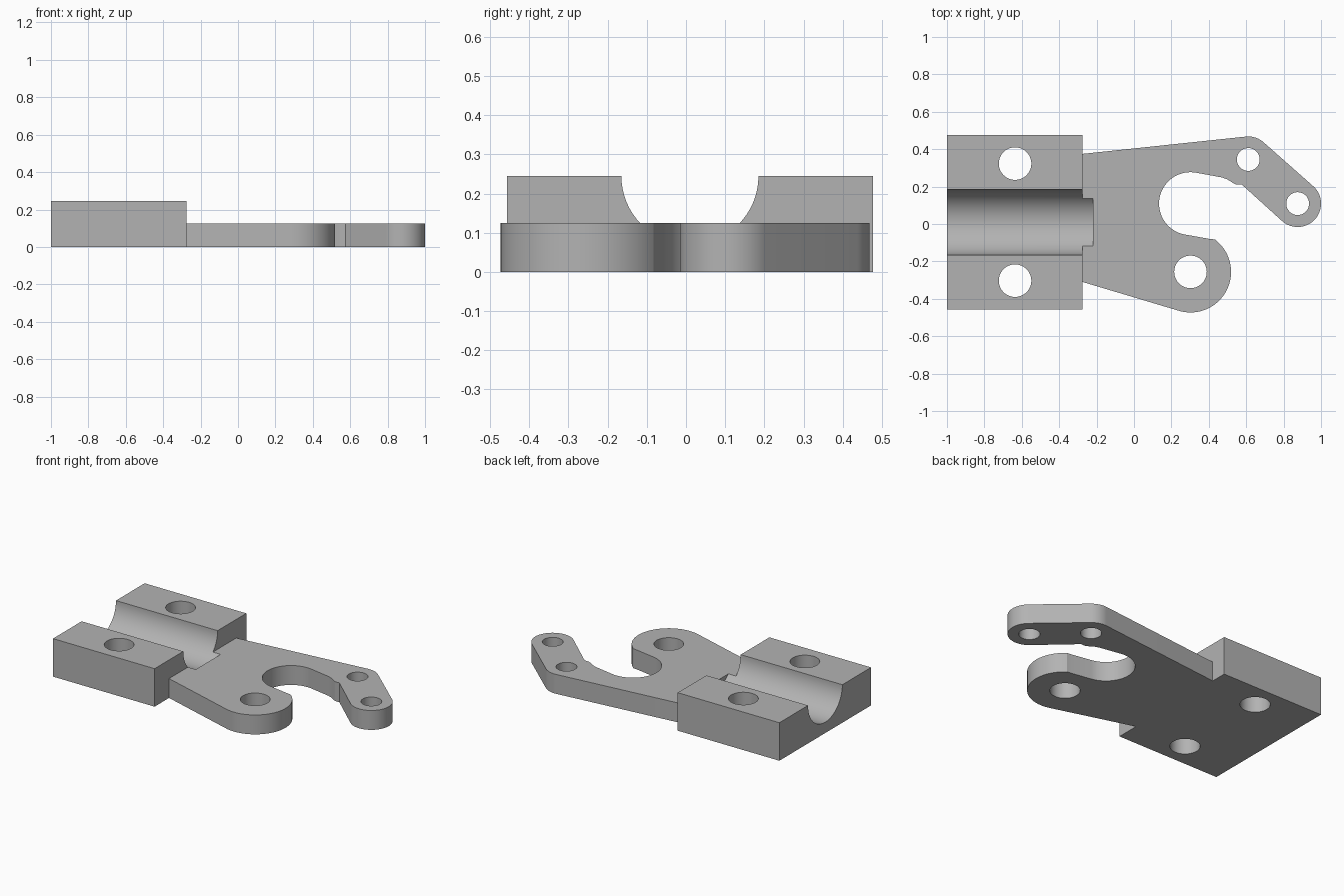
import bpy, bmesh
from math import cos, sin, radians, pi
from mathutils import Matrix

if "Cube" in bpy.data.objects:
    bpy.data.objects.remove(bpy.data.objects["Cube"])

grey = bpy.data.materials.new("machined grey")
grey.use_nodes = True
colour = (0.45, 0.45, 0.45, 1)
grey.diffuse_color = colour
grey.node_tree.nodes["Principled BSDF"].inputs["Base Color"].default_value = colour


def finish(name, bm):
    bmesh.ops.recalc_face_normals(bm, faces=bm.faces)
    mesh = bpy.data.meshes.new(name)
    bm.to_mesh(mesh)
    bm.free()
    mesh.materials.append(grey)
    ob = bpy.data.objects.new(name, mesh)
    bpy.context.collection.objects.link(ob)
    return ob


def prism(name, outline, height):
    """Extrude a flat outline up from the ground."""
    bm = bmesh.new()
    face = bm.faces.new([bm.verts.new((x, y, 0)) for x, y in outline])
    up = bmesh.ops.extrude_face_region(bm, geom=[face])["geom"]
    verts = [v for v in up if isinstance(v, bmesh.types.BMVert)]
    bmesh.ops.translate(bm, verts=verts, vec=(0, 0, height))
    return finish(name, bm)


def cylinder(name, radius, length, matrix):
    bm = bmesh.new()
    bmesh.ops.create_cone(bm, cap_ends=True, segments=64, radius1=radius,
                          radius2=radius, depth=length, matrix=matrix)
    return finish(name, bm)


def arc(centre, radius, start, end, steps=24):
    angles = [radians(start + (end - start) * i / steps) for i in range(steps + 1)]
    return [(centre[0] + radius * cos(a), centre[1] + radius * sin(a)) for a in angles]


def combine(target, other, operation):
    mod = target.modifiers.new(operation.lower(), 'BOOLEAN')
    mod.operation = operation
    mod.solver = 'EXACT'
    mod.object = other
    bpy.context.view_layer.objects.active = target
    bpy.ops.object.modifier_apply(modifier=mod.name)
    bpy.data.objects.remove(other)


left, joint, right = -1.0, -0.275, -0.22
block_top, plate_top, mid = 0.245, 0.125, 0.01
elbow, tip, lobe, throat = (0.611, 0.345), (0.875, 0.109), (0.302, -0.256), (0.302, 0.109)

# Clamp block
bracket = prism("hook_bracket", [(left, -0.457), (joint, -0.457),
                                 (joint, 0.477), (left, 0.477)], block_top)

# Hook plate: tapered web, bent upper arm, open throat and round lower lobe
outline = [(-0.5, -0.31), (joint, -0.31)]
outline += arc(lobe, 0.217, 253, 413, 40)
outline += [(0.40, -0.079)]
outline += arc(throat, 0.168, 260, 80, 48)
outline += [(0.47, 0.249), (0.50, 0.238), (0.528, 0.22), (0.545, 0.212), (0.575, 0.212)]
outline += arc(tip, 0.125, 228, 408, 32)
outline += arc(elbow, 0.123, 48, 96, 12)
outline += [(joint, 0.375), (-0.5, 0.375)]
combine(bracket, prism("hook_plate", outline, plate_top), 'UNION')

# Half-round groove running along the block into the plate
start = left - 0.1
groove = cylinder("groove_cutter", 0.175, right - start,
                  Matrix.Translation(((start + right) / 2, mid, block_top))
                  @ Matrix.Rotation(pi / 2, 4, 'Y'))
combine(bracket, groove, 'DIFFERENCE')

# Bolt and pivot holes
holes = [((-0.636, mid + 0.313), 0.087), ((-0.636, mid - 0.313), 0.087),
         (lobe, 0.087), (elbow, 0.061), (tip, 0.061)]
for (x, y), radius in holes:
    cutter = cylinder("hole_cutter", radius, 1, Matrix.Translation((x, y, 0)))
    combine(bracket, cutter, 'DIFFERENCE')

# Smooth round walls, crisp edges
bpy.ops.object.select_all(action='DESELECT')
bracket.select_set(True)
bpy.context.view_layer.objects.active = bracket
bpy.ops.object.shade_smooth_by_angle(angle=radians(25))
